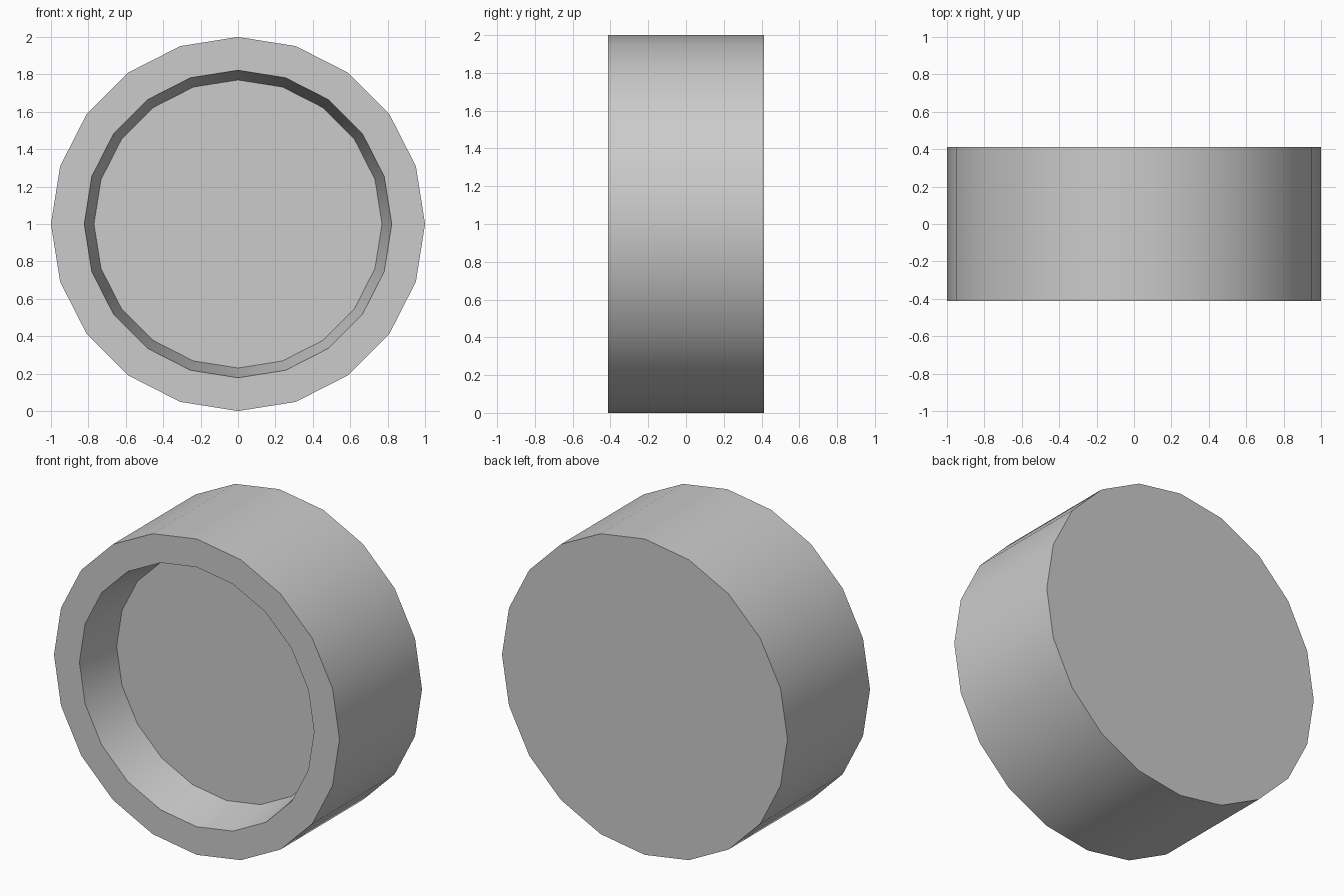
import bpy, bmesh, math

if "Cube" in bpy.data.objects:
    bpy.data.objects.remove(bpy.data.objects["Cube"])

SIDES = 20

# Profile from front recess floor, over the rim, to the back: (radius, y)
PROFILE = [(0.77, -0.115), (0.822, -0.413), (1.0, -0.413), (1.0, 0.413)]


def ring(bm, radius, y):
    return [bm.verts.new((radius * math.cos(2 * math.pi * i / SIDES), y,
                          1 + radius * math.sin(2 * math.pi * i / SIDES)))
            for i in range(SIDES)]


# Round cap with a tapered recess in the front
bm = bmesh.new()
rings = [ring(bm, r, y) for r, y in PROFILE]
for a, b in zip(rings, rings[1:]):
    for i in range(SIDES):
        j = (i + 1) % SIDES
        bm.faces.new((a[i], a[j], b[j], b[i]))

# Recess floor and flat back
bm.faces.new(rings[0])
bm.faces.new(rings[-1])
bmesh.ops.recalc_face_normals(bm, faces=bm.faces)

mesh = bpy.data.meshes.new("recessed_drum")
bm.to_mesh(mesh)
bm.free()
drum = bpy.data.objects.new("recessed_drum", mesh)
bpy.context.collection.objects.link(drum)

# Smooth walls, sharp rims
bpy.context.view_layer.objects.active = drum
drum.select_set(True)
bpy.ops.object.shade_smooth_by_angle(angle=math.radians(30))
